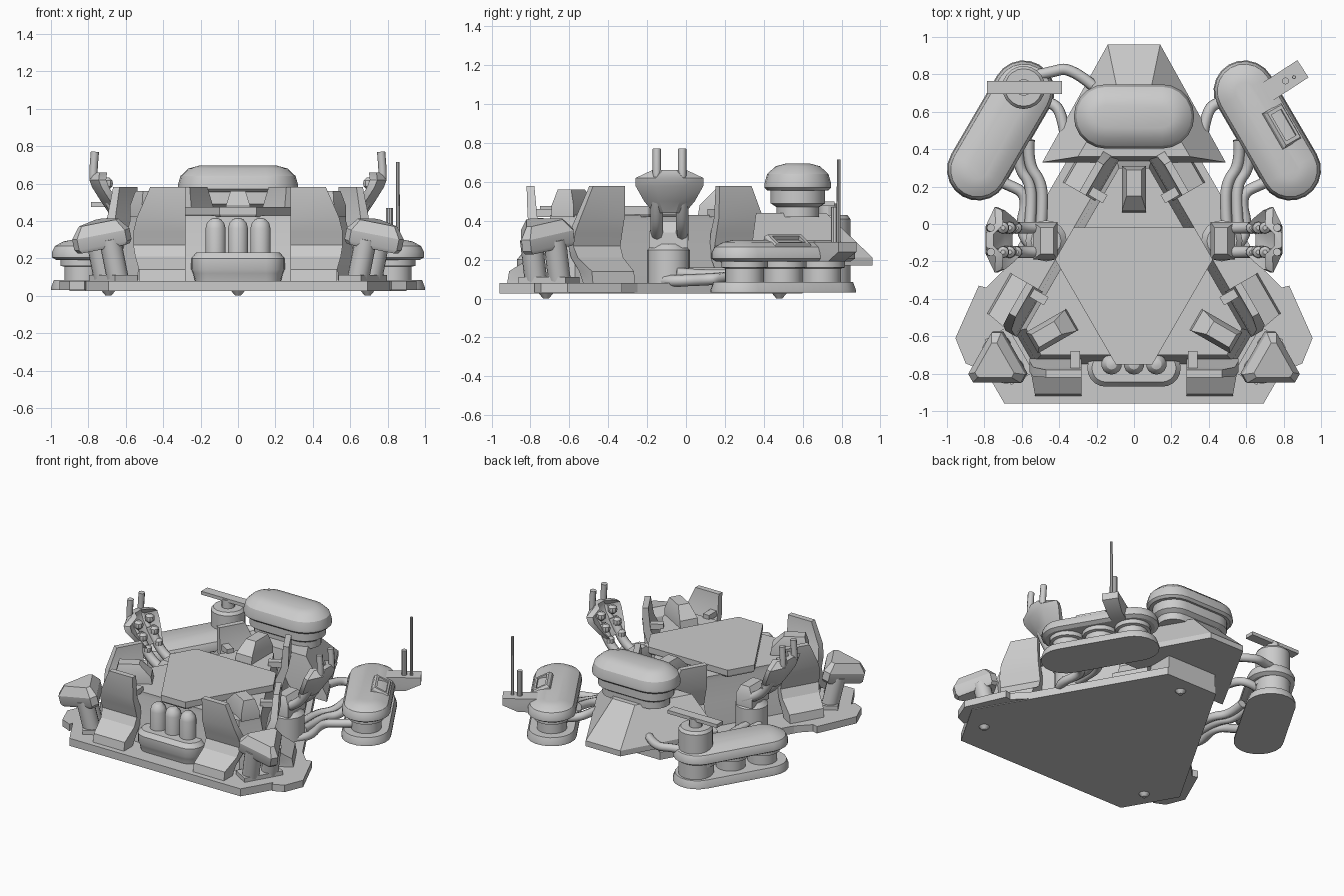
import bpy, bmesh
from math import sin, cos, tan, pi, radians, atan2
from mathutils import Matrix, Vector

if "Cube" in bpy.data.objects:
    bpy.data.objects.remove(bpy.data.objects["Cube"])

I = Matrix.Identity(4)
def T(x, y, z=0): return Matrix.Translation((x, y, z))
def R(deg, axis='Z'): return Matrix.Rotation(radians(deg), 4, axis)

def loft(name, rings, M=I):
    """Skin rings of 3D points and cap both ends."""
    bm = bmesh.new()
    vs = [[bm.verts.new(M @ Vector(p)) for p in r] for r in rings]
    n = len(rings[0])
    for a, b in zip(vs, vs[1:]):
        for i in range(n):
            bm.faces.new((a[i], a[(i + 1) % n], b[(i + 1) % n], b[i]))
    bm.faces.new(vs[0][::-1])
    bm.faces.new(vs[-1])
    bmesh.ops.recalc_face_normals(bm, faces=bm.faces)
    me = bpy.data.meshes.new(name)
    bm.to_mesh(me)
    bm.free()
    ob = bpy.data.objects.new(name, me)
    bpy.context.collection.objects.link(ob)
    return ob

def tri(inr, corner, z):
    """Triangle with cut corners, one corner towards +y."""
    hw, out = (2 * inr - corner) * tan(pi / 6), []
    for k in range(3):
        a = pi / 2 + k * 2 * pi / 3
        for s in (-1, 1):
            out.append((corner * cos(a) - s * hw * sin(a), corner * sin(a) + s * hw * cos(a), z))
    return out

def pill(h, r, z, n=10):
    """Stadium ring along x; h = 0 gives a circle."""
    out = []
    for side, a0 in ((1, -pi / 2), (-1, pi / 2)):
        for i in range(n + (1 if h else 0)):
            a = a0 + pi * i / n
            out.append((side * h + r * cos(a), r * sin(a), z))
    return out

def stack(name, h, prof, M=I, n=10):
    return loft(name, [pill(h, r, z, n) for r, z in prof], M)

def rect(x0, x1, y0, y1, z):
    return [(x0, y0, z), (x1, y0, z), (x1, y1, z), (x0, y1, z)]

def box(name, x0, x1, y0, y1, z0, z1, M=I):
    return loft(name, [rect(x0, x1, y0, y1, z0), rect(x0, x1, y0, y1, z1)], M)

def tube(name, pts, r):
    cu = bpy.data.curves.new(name, 'CURVE')
    cu.dimensions = '3D'
    cu.bevel_depth, cu.bevel_resolution, cu.use_fill_caps = r, 2, True
    sp = cu.splines.new('NURBS')
    sp.points.add(len(pts) - 1)
    for p, co in zip(sp.points, pts):
        p.co = (*co, 1)
    sp.order_u, sp.use_endpoint_u, sp.resolution_u = 3, True, 5
    ob = bpy.data.objects.new(name, cu)
    bpy.context.collection.objects.link(ob)

C = T(0, -0.32)          # centre of the three-fold hull

# hull: base plate, body tucked under its roof, inverted top plate
loft("base_plate", [tri(.64, .92, .025), tri(.64, .92, .08)], C)
loft("body", [tri(.43, .68, .07), tri(.41, .66, .25), tri(.38, .62, .40), tri(.38, .62, .43)], C)
loft("top_plate", [tri(.29, .42, .42), tri(.30, .43, .435), tri(.30, .43, .475)], C @ R(180))

# fins, wedges and belly bumps on three sides
fin_rows = [(.08, .50, .60, .28, .53), (.14, .46, .59, .28, .53), (.21, .41, .48, .28, .55),
            (.27, .40, .45, .28, .56), (.34, .41, .47, .28, .56), (.42, .445, .495, .28, .54),
            (.58, .46, .50, .28, .47)]
for k in range(3):
    M = C @ R(120 * k)
    for s in (-1, 1):
        loft("fin", [rect(s * x0, s * x1, -o1, -o0, z) for z, o0, o1, x0, x1 in fin_rows], M)
        box("fin_bracket", s * .29, s * .34, -.46, -.36, .42, .46, M)
    loft("roof_wedge", [rect(-.065, .065, .38, .63, .42), rect(-.065, .065, .39, .63, .48),
                        rect(-.04, .04, .47, .61, .56)], M)
    stack("belly_bump", 0, [(.015, 0), (.04, .03)], M @ T(0, .80))
    # fuel trough with canisters
    if k == 0:
        stack("trough", .15, [(.08, .08), (.09, .12), (.10, .14), (.10, .20), (.075, .23)], M @ T(0, -.45))
        for x in (-.12, 0, .12):
            stack("canister", 0, [(.055, .2), (.055, .36), (.047, .39), (.028, .41), (.01, .415)],
                  M @ T(x, -.43), 7)

for s in (-1, 1):
    # side wing plates
    wing = [(.70, -.25), (.79, -.34), (.83, -.33), (.955, -.61), (.90, -.745), (.82, -.78)]
    loft("wing_plate", [[(s * x, y, z) for x, y in wing] for z in (.03, .08)])

    # corner guns: two leaning barrels under a cut-triangle hat
    u = Vector((s * .866, -.5, 0))
    t = Vector((.5 * s, .866, 0))
    tilt = Matrix.Rotation(radians(13), 4, Vector((0, 0, 1)).cross(u))
    for d in (-.07, .07):
        p = Vector((0, -.32, .08)) + u * .78 + t * d
        stack("gun_barrel", 0, [(.058, -.01), (.058, .23)], Matrix.Translation(p) @ tilt, 8)
    p = Vector((0, -.32, .26)) + u * .83
    loft("gun_hat", [tri(.095, .15, 0), tri(.105, .165, .02), tri(.105, .165, .08),
                     tri(.07, .115, .14)], Matrix.Translation(p) @ tilt)
    box("gun_foot", -.14, .14, -.07, .07, .07, .11,
        C @ T(.77 * u.x, .77 * u.y) @ R(60 * s))

    # arm base, elbow block and twin arms with a curved shield
    stack("arm_base", 0, [(.11, .08), (.11, .25), (.08, .28)], T(s * .47, -.09), 8)
    loft("elbow", [rect(s * .41, s * .54, -.19, .01, .26), rect(s * .41, s * .54, -.19, .01, .34),
                   rect(s * .43, s * .50, -.16, -.02, .40)])
    for y in (-.15, -.02):
        tube("arm", [(s * x, y, z) for x, z in ((.46, .30), (.55, .34), (.64, .42), (.70, .54))], .032)
        tube("finger", [(s * x, y, z) for x, z in ((.69, .50), (.77, .60), (.775, .66), (.765, .77))], .022)
        for x, z in ((.63, .44), (.665, .52), (.70, .60)):
            stack("knuckle", 0, [(.012, -.032), (.03, -.016), (.033, 0), (.03, .016), (.012, .032)],
                  T(s * x, y, z), 5)
    rings = []
    for z, x, h in ((.44, .69, .08), (.50, .73, .13), (.58, .78, .175), (.62, .795, .175), (.66, .79, .09)):
        pr = [(x - .05, -h), (x, -h * .4), (x, h * .4), (x - .05, h), (x - .09, h * .9), (x - .04, h * .35),
              (x - .04, -h * .35), (x - .09, -h * .9)]
        rings.append([(s * a, b - .085, z) for a, b in pr])
    loft("shield", rings)

    # side pods: flange, three drums, capsule lid
    P = T(s * .7125, .50) @ Matrix.Rotation(atan2(.42, -.245 * s), 4, 'Z')
    stack("pod_flange", .243, [(.165, .03), (.165, .045), (.15, .085)], P)
    for d in (-.23, 0, .23):
        stack("pod_drum", 0, [(.10, .08), (.10, .155), (.12, .16), (.12, .20)], P @ T(d, 0))
    stack("pod_capsule", .243, [(.135, .19), (.16, .205), (.16, .235), (.145, .265), (.10, .29), (.05, .30)], P)

    # hoses between hull, arm base and pod
    hoses = [((.50, -.05, .13), (.49, .05, .13), (.49, .22, .13), (.57, .32, .13), (.56, .45, .15)),
             ((.56, -.05, .13), (.55, .06, .12), (.55, .22, .12), (.62, .30, .12), (.62, .42, .15)),
             ((.54, -.12, .09), (.62, -.06, .09), (.56, .16, .10), (.70, .22, .11), (.78, .26, .12)),
             ((.36, .42, .20), (.38, .58, .20), (.44, .66, .18), (.56, .66, .15))]
    for h in hoses:
        tube("hose", [(s * x, y, z) for x, y, z in h], .03)

# rear hood and domed turret
def trap(w0, w1, y0, y1, z): return [(-w0, y0, z), (w0, y0, z), (w1, y1, z), (-w1, y1, z)]
loft("hood", [trap(.49, .14, .33, .96, .17), trap(.49, .14, .33, .96, .21), trap(.30, .09, .36, .72, .44)])
box("hood_keel", -.2, .2, .25, .60, .08, .2)
stack("turret_neck", .14, [(.11, .42), (.11, .47), (.14, .49), (.14, .57)], T(0, .575))
stack("turret_dome", .15, [(.155, .555), (.172, .57), (.172, .59), (.158, .64), (.115, .68), (.06, .695)],
      T(0, .575))

# left pod: rotor drum with bar and link to the hood
stack("rotor_drum", 0, [(.115, .05), (.115, .41), (.10, .43)], T(-.59, .73))
stack("rotor_neck", 0, [(.045, .42), (.045, .49)], T(-.59, .73), 6)
box("rotor_bar", -.785, -.385, .695, .765, .475, .50)
tube("rotor_link", [(-.55, .79, .26), (-.45, .81, .26), (-.34, .84, .25), (-.22, .74, .25)], .03)

# right pod: antenna shelf, antennas and slanted hatch
A = T(.765, .74) @ R(33)
loft("antenna_shelf", [rect(-.14, .06, -.05, .05, .19), rect(-.155, .165, -.055, .055, .24),
                       rect(-.155, .165, -.055, .055, .29)], A)
stack("antenna_long", 0, [(.011, .28), (.009, .715)], T(.855, .785), 4)
stack("antenna_short", 0, [(.019, .28), (.019, .47)], T(.81, .765), 5)
H = T(.785, .52, .27) @ R(30) @ R(28, 'Y')
loft("hatch_frame", [rect(-.06, .06, -.11, .11, -.05), rect(-.06, .06, -.11, .11, .025),
                     rect(-.05, .05, -.10, .10, .04), rect(-.035, .035, -.08, .08, .04),
                     rect(-.035, .035, -.08, .08, .015)], H)

# soft shading on round parts, sharp edges kept
bpy.ops.object.select_all(action='DESELECT')
for ob in bpy.data.objects:
    if ob.type == 'MESH':
        ob.select_set(True)
        bpy.context.view_layer.objects.active = ob
bpy.ops.object.shade_smooth_by_angle(angle=radians(30))
